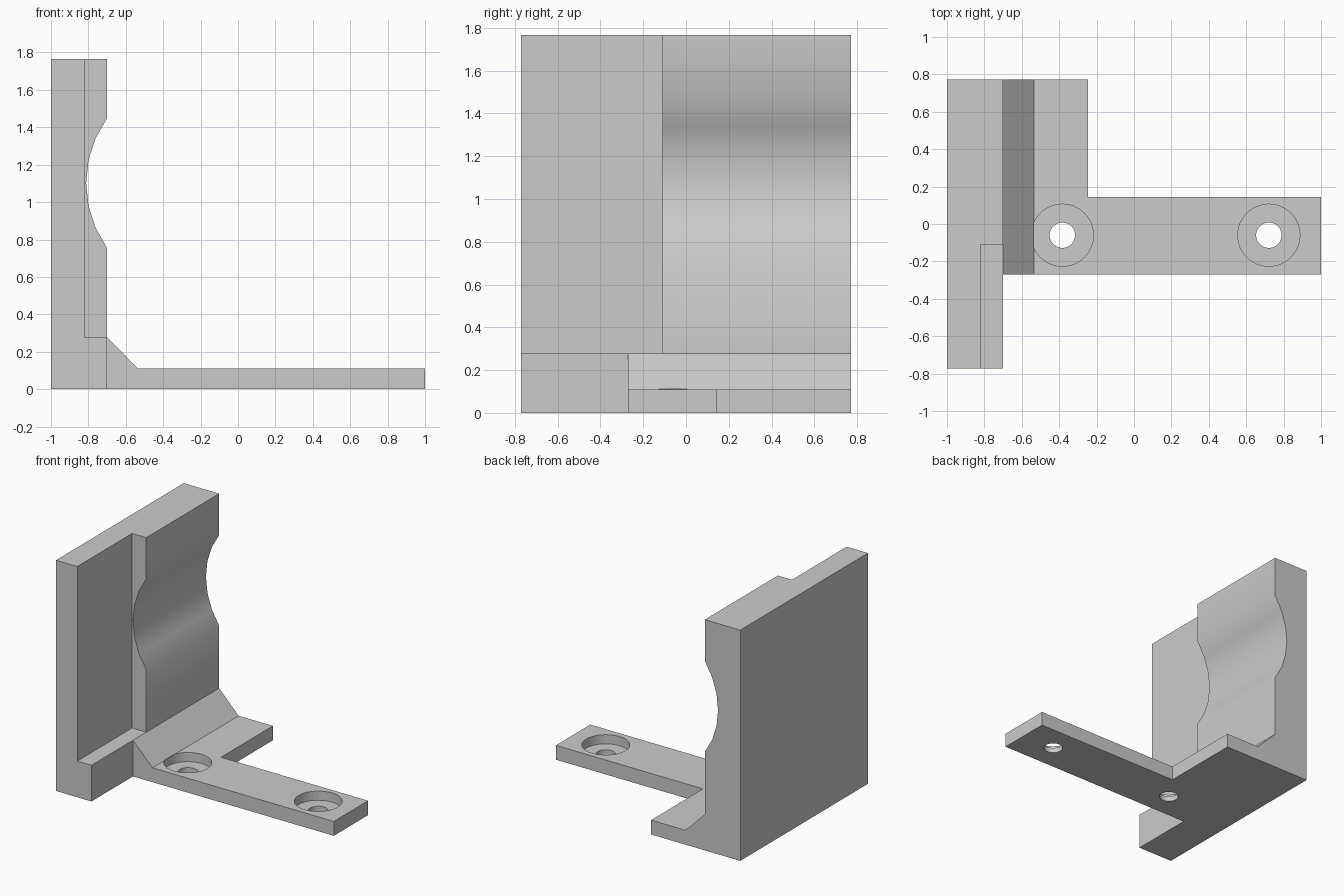
import bpy, bmesh, math
from mathutils import Vector

cube = bpy.data.objects.get("Cube")
if cube:
    bpy.data.objects.remove(cube, do_unlink=True)

grey = bpy.data.materials.new("plain_grey")
grey.use_nodes = True
colour = (0.6, 0.6, 0.6, 1)
grey.diffuse_color = colour
grey.node_tree.nodes["Principled BSDF"].inputs["Base Color"].default_value = colour


def finish(name, bm):
    bmesh.ops.recalc_face_normals(bm, faces=bm.faces)
    mesh = bpy.data.meshes.new(name)
    bm.to_mesh(mesh)
    bm.free()
    mesh.materials.append(grey)
    obj = bpy.data.objects.new(name, mesh)
    bpy.context.collection.objects.link(obj)
    return obj


def extrude(name, profile, y0, y1):
    """Extrude an x-z outline along y."""
    bm = bmesh.new()
    face = bm.faces.new([bm.verts.new((x, y0, z)) for x, z in profile])
    ext = bmesh.ops.extrude_face_region(bm, geom=[face])
    verts = [g for g in ext["geom"] if isinstance(g, bmesh.types.BMVert)]
    bmesh.ops.translate(bm, verts=verts, vec=(0, y1 - y0, 0))
    return finish(name, bm)


def cylinder(name, x, y, radius, z0, z1):
    bm = bmesh.new()
    bmesh.ops.create_cone(bm, cap_ends=True, segments=48, radius1=radius,
                          radius2=radius, depth=z1 - z0)
    bmesh.ops.translate(bm, verts=bm.verts, vec=(x, y, (z0 + z1) / 2))
    return finish(name, bm)


def combine(target, other, operation):
    mod = target.modifiers.new(other.name, "BOOLEAN")
    mod.operation = operation
    mod.solver = "EXACT"
    mod.object = other
    bpy.context.view_layer.objects.active = target
    bpy.ops.object.modifier_apply(modifier=mod.name)
    bpy.data.objects.remove(other, do_unlink=True)


BACK, FRONT, TOP = 0.772, -0.772, 1.766
WALL, FACE, LEDGE, BASE = -0.82, -0.70, 0.277, 0.11
FOOT_FRONT = -0.27

# Thick wall with a shallow cylindrical groove, rising from a chamfered foot
half, sag, mid = 0.347, 0.112, 1.102
radius = (half ** 2 + sag ** 2) / (2 * sag)
sweep = math.asin(half / radius)
groove = [(FACE - sag + radius * (1 - math.cos(a)), mid + radius * math.sin(a))
          for a in (sweep * i / 3 for i in range(-3, 4))]
bracket = extrude("bracket", [(-1, 0), (FACE, 0), (FACE, LEDGE), *groove,
                              (FACE, TOP), (-1, TOP)], -0.11, BACK)

# Thin wall with its low ledge
combine(bracket, extrude("thin_wall", [(-1, 0), (FACE, 0), (FACE, LEDGE), (WALL, LEDGE),
                                       (WALL, TOP), (-1, TOP)], FRONT, -0.11), "UNION")

# Foot with chamfer, then the long mounting arm
combine(bracket, extrude("foot", [(-0.9, 0), (-0.245, 0), (-0.245, BASE), (-0.535, BASE),
                                  (FACE, LEDGE), (-0.9, LEDGE)], FOOT_FRONT, BACK), "UNION")
combine(bracket, extrude("arm", [(-0.6, 0), (1, 0), (1, BASE), (-0.6, BASE)],
                         FOOT_FRONT, 0.145), "UNION")

# Counterbored screw holes
for x in (-0.383, 0.721):
    combine(bracket, cylinder("counterbore", x, -0.06, 0.166, 0.04, BASE + 0.001), "DIFFERENCE")
    combine(bracket, cylinder("screw_hole", x, -0.06, 0.068, -0.1, 0.2), "DIFFERENCE")

bpy.ops.object.select_all(action="DESELECT")
bracket.select_set(True)
bpy.context.view_layer.objects.active = bracket
bpy.ops.object.shade_smooth_by_angle(angle=math.radians(32))
